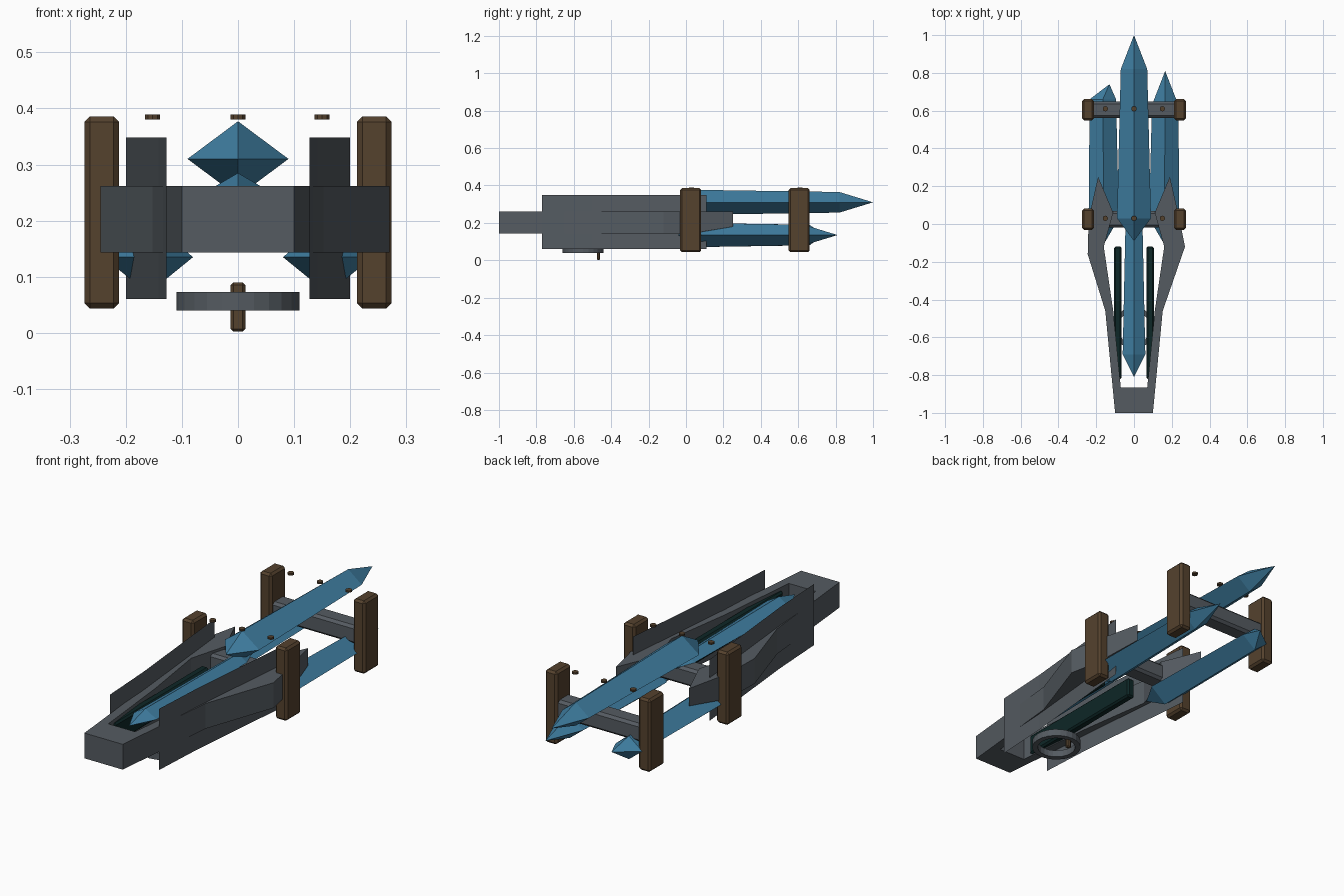
import bpy
import bmesh
from mathutils import Matrix, Vector

cube = bpy.data.objects.get("Cube")
if cube:
    bpy.data.objects.remove(cube, do_unlink=True)


def material(name, rgb):
    m = bpy.data.materials.new(name)
    m.use_nodes = True
    m.diffuse_color = (*rgb, 1)
    m.node_tree.nodes["Principled BSDF"].inputs["Base Color"].default_value = (*rgb, 1)
    return m


BLUE = material("crystal blue", (0.05, 0.21, 0.36))
GREY = material("iron grey", (0.09, 0.105, 0.12))
BROWN = material("dark wood", (0.09, 0.054, 0.027))
GREEN = material("deep green", (0.004, 0.02, 0.02))


def finish(name, bm, mat):
    mesh = bpy.data.meshes.new(name)
    bm.to_mesh(mesh)
    bm.free()
    mesh.materials.append(mat)
    ob = bpy.data.objects.new(name, mesh)
    bpy.context.collection.objects.link(ob)
    return ob


def box(name, lo, hi, mat, bevel=0.0):
    lo, hi = Vector(lo), Vector(hi)
    bm = bmesh.new()
    bmesh.ops.create_cube(bm, size=1, matrix=Matrix.Translation((lo + hi) / 2)
                          @ Matrix.Diagonal((*(hi - lo), 1)))
    if bevel:
        bmesh.ops.bevel(bm, geom=bm.edges[:], offset=bevel, segments=1,
                        affect='EDGES', profile=0.5)
    return finish(name, bm, mat)


def crystal(name, front, back, start, end):
    """Diamond bar; start and end are (x, y, z, half width, half height)."""
    bm = bmesh.new()
    rings = [[bm.verts.new((x + dx * w, y, z + dz * h))
              for dx, dz in ((1, 0), (0, 1), (-1, 0), (0, -1))]
             for x, y, z, w, h in (start, end)]
    tips = bm.verts.new(front), bm.verts.new(back)
    for i in range(4):
        j = (i + 1) % 4
        bm.faces.new((rings[0][i], rings[0][j], rings[1][j], rings[1][i]))
        for tip, ring in zip(tips, rings):
            bm.faces.new((tip, ring[i], ring[j]))
    bmesh.ops.recalc_face_normals(bm, faces=bm.faces)
    return finish(name, bm, BLUE)


# Crystals: top blade, middle bolt, two lower blades
crystal("upper_crystal", (0, -0.09, 0.31), (0, 1.0, 0.31),
        (0, 0.03, 0.31, 0.09, 0.067), (0, 0.82, 0.31, 0.07, 0.055))
crystal("middle_crystal", (0, -0.81, 0.25), (0, 0.12, 0.25),
        (0, -0.69, 0.25, 0.06, 0.035), (0, 0.0, 0.25, 0.045, 0.03))
crystal("left_lower_crystal", (0.15, -0.09, 0.135), (0.165, 0.81, 0.135),
        (0.16, 0.03, 0.135, 0.08, 0.065), (0.165, 0.63, 0.135, 0.07, 0.055))
crystal("right_lower_crystal", (-0.15, -0.09, 0.135), (-0.13, 0.74, 0.135),
        (-0.16, 0.03, 0.135, 0.08, 0.065), (-0.165, 0.66, 0.135, 0.07, 0.055))

# Forked frame cut from one outline, with thinner prong tips
left_arm = [(0.10, -1.0), (0.152, -0.46), (0.27, -0.12), (0.24, 0.03), (0.19, 0.25),
            (0.11, 0.06), (0.16, -0.12), (0.11, -0.46), (0.07, -0.865)]
right_arm = [(-x, y) for x, y in left_arm]
right_arm[2] = (-0.245, -0.16)
bm = bmesh.new()
base = bm.faces.new([bm.verts.new((x, y, 0.143)) for x, y in left_arm + right_arm[::-1]])
top = bmesh.ops.extrude_face_region(bm, geom=[base])["geom"]
for v in top:
    if isinstance(v, bmesh.types.BMVert):
        v.co.z = 0.262
for v in bm.verts:
    if v.co.y > 0.2 and v.co.z < 0.2:
        v.co.z = 0.18
bmesh.ops.recalc_face_normals(bm, faces=bm.faces)
finish("forked_frame", bm, GREY)

for side, label in ((1, "left"), (-1, "right")):
    # Tall thin side sheets running through the arms
    bm = bmesh.new()
    path = [(0.127, -0.77), (0.142, -0.5), (0.2, 0.11)]
    cols = [[bm.verts.new((side * x, y, z)) for z in (0.06, 0.348)] for x, y in path]
    for a, b in zip(cols, cols[1:]):
        quad = (a[0], b[0], b[1], a[1])
        bm.faces.new(quad if side > 0 else quad[::-1])
    finish(label + "_side_sheet", bm, GREY)

    # Dark rails beside the slot
    x = side * 0.085
    box(label + "_rail", (x - 0.02, -0.82, 0.148), (x + 0.02, -0.12, 0.245), GREEN, 0.008)

    # Wooden posts
    for y, place in ((0.025, "front"), (0.605, "back")):
        x = side * 0.243
        box(f"{label}_{place}_post", (x - 0.031, y - 0.056, 0.043),
            (x + 0.031, y + 0.056, 0.386), BROWN, 0.01)

# Cross bars and the studs above them
for y, place in ((0.025, "front"), (0.605, "back")):
    box(place + "_cross_bar", (-0.225, y - 0.043, 0.165), (0.225, y + 0.043, 0.25), GREY, 0.012)
    for i, x in enumerate((-0.152, 0, 0.15)):
        bm = bmesh.new()
        bmesh.ops.create_cone(bm, cap_ends=True, segments=10, radius1=0.014, radius2=0.014,
                              depth=0.009, matrix=Matrix.Translation((x, y + 0.005, 0.385)))
        finish(f"{place}_stud_{i + 1}", bm, BROWN)

# Trigger guard: flat ring, lathed from a rectangle
bm = bmesh.new()
corners = [bm.verts.new((r, -0.55, z)) for r, z in
           ((0.11, 0.04), (0.11, 0.073), (0.085, 0.073), (0.085, 0.04))]
edges = [bm.edges.new((corners[i], corners[(i + 1) % 4])) for i in range(4)]
bmesh.ops.spin(bm, geom=corners + edges, cent=(0, -0.55, 0), axis=(0, 0, 1),
               angle=6.2831853, steps=24)
bmesh.ops.remove_doubles(bm, verts=bm.verts, dist=0.0005)
bmesh.ops.recalc_face_normals(bm, faces=bm.faces)
finish("trigger_guard", bm, GREY)

box("trigger", (-0.013, -0.477, 0.002), (0.013, -0.459, 0.09), BROWN, 0.005)
